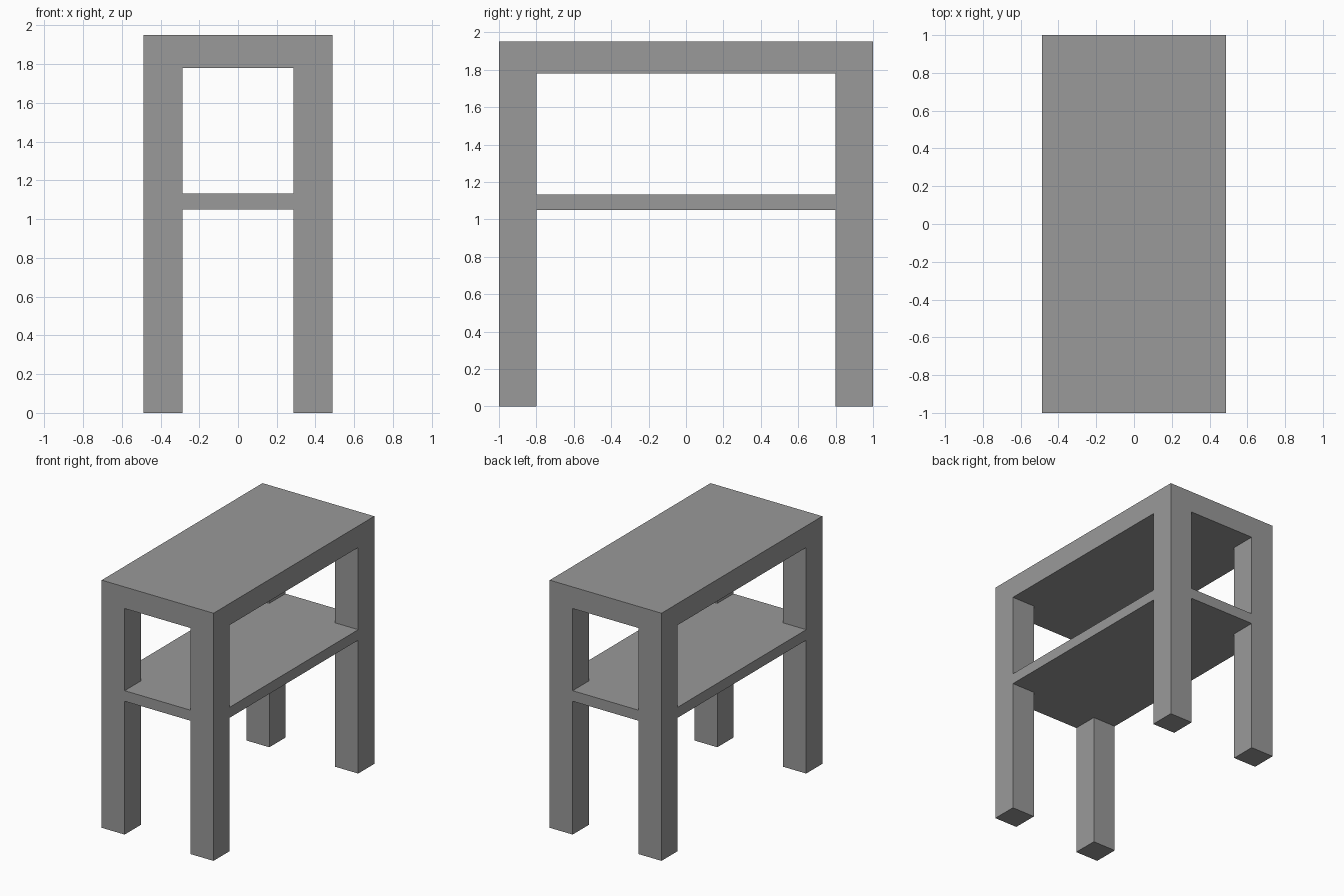
import bpy
import bmesh

cube = bpy.data.objects.get("Cube")
if cube:
    bpy.data.objects.remove(cube, do_unlink=True)

HALF_X, HALF_Y = 0.487, 1.0
LEG = 0.2
HEIGHT, TOP_UNDERSIDE = 1.95, 1.78
SHELF_LOW, SHELF_HIGH = 1.05, 1.133

grey = bpy.data.materials.new("plain grey")
grey.use_nodes = True
colour = (0.32, 0.32, 0.32, 1)
grey.diffuse_color = colour
grey.node_tree.nodes["Principled BSDF"].inputs["Base Color"].default_value = colour


def slab(name, outline, low, high):
    """Extrude a flat outline upwards from low to high."""
    bm = bmesh.new()
    face = bm.faces.new([bm.verts.new((x, y, low)) for x, y in outline])
    extruded = bmesh.ops.extrude_face_region(bm, geom=[face])["geom"]
    verts = [v for v in extruded if isinstance(v, bmesh.types.BMVert)]
    bmesh.ops.translate(bm, verts=verts, vec=(0, 0, high - low))
    bmesh.ops.recalc_face_normals(bm, faces=bm.faces)
    mesh = bpy.data.meshes.new(name)
    bm.to_mesh(mesh)
    bm.free()
    mesh.materials.append(grey)
    obj = bpy.data.objects.new(name, mesh)
    bpy.context.collection.objects.link(obj)
    return obj


def rectangle(x0, x1, y0, y1):
    return [(x0, y0), (x1, y0), (x1, y1), (x0, y1)]


# Thick table top
slab("table_top", rectangle(-HALF_X, HALF_X, -HALF_Y, HALF_Y), TOP_UNDERSIDE, HEIGHT)

# Four square legs flush with the corners of the top
inner_x, inner_y = HALF_X - LEG, HALF_Y - LEG
for side, sx in (("right", -1), ("left", 1)):
    for end, sy in (("front", -1), ("back", 1)):
        slab(f"{end}_{side}_leg",
             rectangle(sx * inner_x, sx * HALF_X, sy * inner_y, sy * HALF_Y),
             0, TOP_UNDERSIDE)

# Middle shelf, notched at its corners to fit around the legs
notched = []
for sx, sy in ((-1, -1), (1, -1), (1, 1), (-1, 1)):
    corner = [(sx * HALF_X, sy * inner_y),
              (sx * inner_x, sy * inner_y),
              (sx * inner_x, sy * HALF_Y)]
    notched += corner if sx * sy > 0 else corner[::-1]
slab("middle_shelf", notched, SHELF_LOW, SHELF_HIGH)
